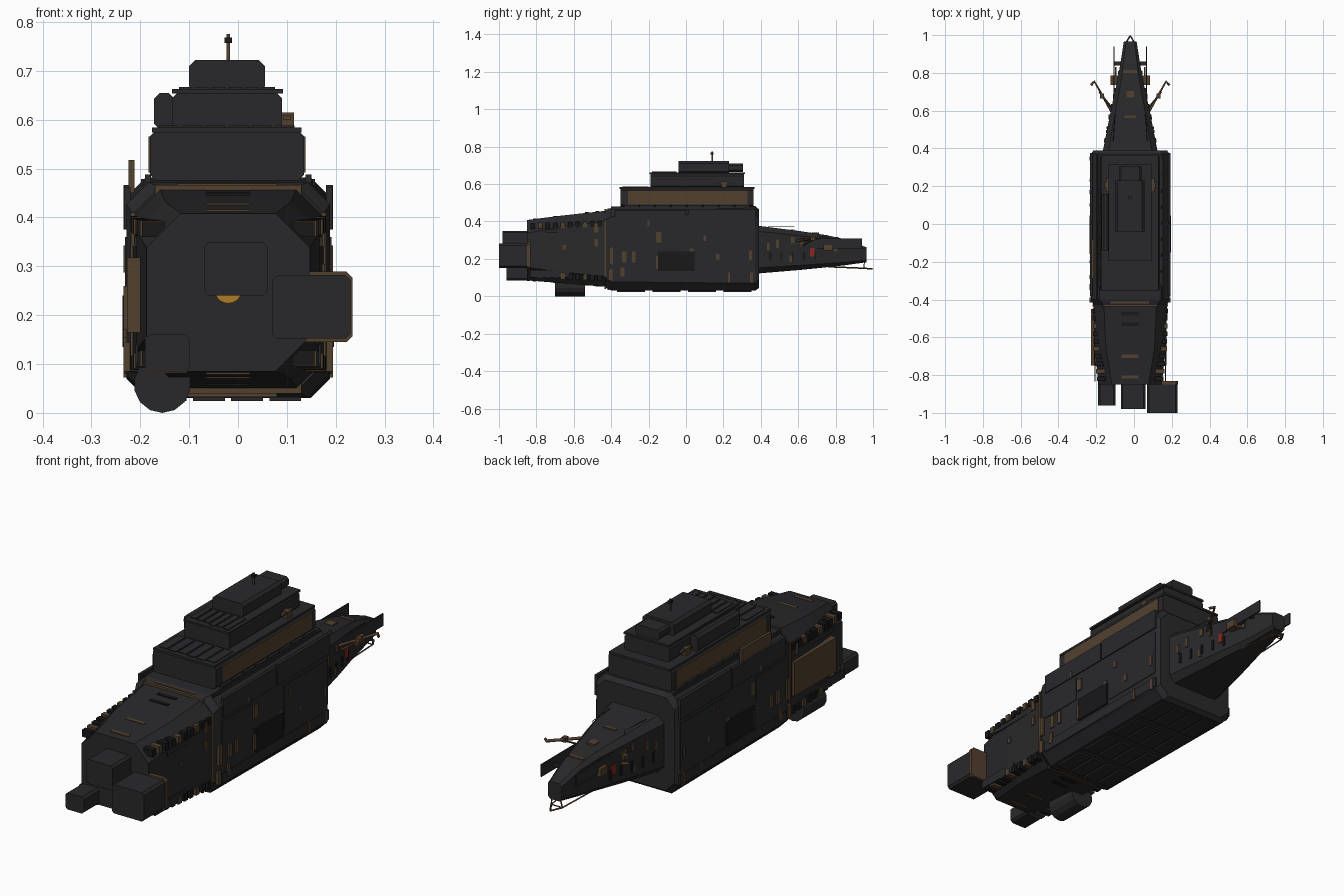
import bpy, bmesh, random
from mathutils import Vector

if "Cube" in bpy.data.objects:
    bpy.data.objects.remove(bpy.data.objects["Cube"])

random.seed(4)
CX = -0.02  # hull centreline


def material(name, c):
    m = bpy.data.materials.new(name)
    m.diffuse_color = (*c, 1)
    m.use_nodes = True
    m.node_tree.nodes["Principled BSDF"].inputs["Base Color"].default_value = m.diffuse_color
    return m


DARK = material("dark_plate", (0.022, 0.022, 0.024))
BLACK = material("black_recess", (0.009, 0.009, 0.010))
BRONZE = material("bronze", (0.085, 0.052, 0.028))
GOLD = material("gold_glow", (0.42, 0.2, 0.02))
RED = material("red_marker", (0.25, 0.02, 0.015))


def finish(name, bm, mat):
    bmesh.ops.recalc_face_normals(bm, faces=bm.faces[:])
    me = bpy.data.meshes.new(name)
    bm.to_mesh(me)
    bm.free()
    ob = bpy.data.objects.new(name, me)
    bpy.context.collection.objects.link(ob)
    me.materials.append(mat)
    return ob


def loft(name, sections, mat=DARK, cx=CX):
    """Chamfered-rectangle sections (y, half width, z low, z high, chamfer) joined along y."""
    bm = bmesh.new()
    rings = []
    for y, w, a, b, c in sections:
        pts = [(w, a + c), (w, b - c), (w - c, b), (c - w, b),
               (-w, b - c), (-w, a + c), (c - w, a), (w - c, a)]
        rings.append([bm.verts.new((cx + x, y, z)) for x, z in pts])
    for r, s in zip(rings, rings[1:]):
        for i in range(8):
            bm.faces.new((r[i], r[(i + 1) % 8], s[(i + 1) % 8], s[i]))
    bm.faces.new(rings[0])
    bm.faces.new(rings[-1])
    return finish(name, bm, mat)


def prism(name, x0, x1, y0, y1, z0, z1, c=0.01, mat=DARK):
    s = ((x1 - x0) / 2, z0, z1, c)
    return loft(name, [(y0, *s), (y1, *s)], mat, (x0 + x1) / 2)


def boxes(name, items, mat=DARK):
    """Several boxes (x0, x1, y0, y1, z0, z1) in one object."""
    bm = bmesh.new()
    for x0, x1, y0, y1, z0, z1 in items:
        g = bmesh.ops.create_cube(bm, size=1)["verts"]
        for v in g:
            v.co = Vector((x0 + (v.co.x + .5) * (x1 - x0), y0 + (v.co.y + .5) * (y1 - y0),
                           z0 + (v.co.z + .5) * (z1 - z0)))
    return finish(name, bm, mat)


def tube(name, pts, r, mat=BRONZE):
    cu = bpy.data.curves.new(name, "CURVE")
    cu.dimensions = "3D"
    cu.bevel_depth, cu.bevel_resolution, cu.use_fill_caps = r, 0, True
    sp = cu.splines.new("POLY")
    sp.points.add(len(pts) - 1)
    for p, q in zip(sp.points, pts):
        p.co = (*q, 1)
    ob = bpy.data.objects.new(name, cu)
    bpy.context.collection.objects.link(ob)
    cu.materials.append(mat)


def cylinder_y(name, x, z, r, y0, y1, n=14, mat=DARK):
    bm = bmesh.new()
    bmesh.ops.create_cone(bm, cap_ends=True, segments=n, radius1=r, radius2=r, depth=y1 - y0)
    for v in bm.verts:
        v.co = Vector((x + v.co.x, (y0 + y1) / 2 + v.co.z, z + v.co.y))
    return finish(name, bm, mat)


def both(items):
    """Boxes given outward from the centreline, placed on both sides."""
    return [(CX + s * a, CX + s * b, *rest) if s > 0 else (CX - b, CX - a, *rest)
            for a, b, *rest in items for s in (1, -1)]


# Hull sections
loft("main_hull", [(-.43, .195, .045, .462, .055), (-.40, .208, .032, .472, .045),
                   (.37, .208, .03, .482, .04), (.39, .195, .045, .465, .045)])
REAR = [(-.85, .167, .085, .408, .07), (-.66, .188, .07, .432, .06), (-.42, .195, .05, .458, .055)]
loft("stern_hull", REAR)
NOSE = [(.385, .145, .122, .377, .03), (.60, .103, .14, .35, .025), (.75, .07, .155, .327, .02),
        (.85, .052, .166, .305, .015), (.965, .034, .182, .262, .012)]
loft("nose_hull", NOSE)


def width_at(secs, y):
    for a, b in zip(secs, secs[1:]):
        if a[0] <= y <= b[0]:
            return a[1] + (b[1] - a[1]) * (y - a[0]) / (b[0] - a[0])
    return secs[-1][1]


# Engine blocks and glowing exhaust
prism("centre_engine", -.07, .06, -.98, -.84, .24, .35)
prism("right_engine", .07, .23, -1, -.842, .152, .282)
prism("right_engine_flange", .075, .234, -.85, -.832, .145, .289, .012, BRONZE)
prism("left_engine", -.19, -.098, -.96, -.83, .085, .16)
prism("left_engine_flange", -.19, -.096, -.85, -.835, .082, .163, .01, BRONZE)
cylinder_y("exhaust_glow", CX, .252, .028, -.865, -.84, 20, GOLD)
cylinder_y("belly_tank", -.155, .058, .058, -.70, -.54)
boxes("belly_tank_mount", [(-.18, -.13, -.69, -.55, .06, .12)])

# Stacked superstructure with overhanging decks
TIERS = [("lower", -.18, .135, -.35, .36, .475, .578), ("middle", -.135, .09, -.19, .31, .578, .656),
         ("upper", -.10, .055, -.04, .23, .656, .722)]
for n, x0, x1, y0, y1, z0, z1 in TIERS:
    prism(n + "_tier", x0, x1, y0, y1, z0, z1, .012)
boxes("deck_slabs", [(-.176, .13, -.355, .365, .574, .584), (-.135, .092, -.195, .315, .654, .663)])
prism("left_tier_block", -.172, -.13, -.14, .16, .58, .655, .012)
prism("upper_tier_step", -.08, .04, .22, .305, .665, .71)
boxes("antenna", [(-.024, -.016, .136, .144, .72, .775)], BRONZE)
boxes("antenna_tip", [(-.028, -.012, .132, .148, .757, .768)], BLACK)
boxes("tier_side_panels", [(.13, .138, -.31, .33, .492, .566), (-.183, -.175, -.31, .33, .492, .566)], BRONZE)
boxes("tier_turrets", both([(.108, .135, .19, .22, .584, .615), (.112, .128, .17, .24, .60, .61)]), BRONZE)

# Deck planks on the tiers and the hull roof
planks = []
for x0, x1, y0, y1, z in [(-.165, .12, -.34, -.2, .588), (-.125, .08, -.185, -.05, .667)]:
    n = 6
    for i in range(n):
        a = x0 + (x1 - x0) * i / n
        planks.append((a + .004, a + (x1 - x0) / n - .004, y0 + random.uniform(0, .02), y1, z - .01, z))
for i in range(8):
    y = -.33 + i * .085
    planks += both([(.158, .17, y, y + .075, .47, .488)])
boxes("deck_planks", planks)
boxes("roof_rail", both([(.172, .178, -.40, .37, .465, .479)]))

# Side armour plates, ribs and recessed bay
boxes("upper_side_armour", both([(.2, .213, -.38, .0, .375, .462), (.2, .214, .01, .375, .375, .466)]))
boxes("side_plates", both([(.2, .212, -.385, .375, .08, .125), (.2, .211, .06, .37, .15, .355),
                           (.2, .211, -.385, -.17, .25, .36)]))
boxes("side_bay", both([(.2, .216, -.15, .045, .135, .24)]), BLACK)
boxes("frame_rings", both([(.19, .2, -.437, -.427, .1, .41)]) + [(-.17, .13, -.436, -.428, .04, .466)], BRONZE)

# Lit windows on the hull sides: (y, z, width, height)
WINDOWS = [(-.40, .215, .022, .09), (-.33, .21, .025, .06), (-.28, .21, .02, .06), (-.145, .315, .03, .055),
           (-.145, .18, .03, .07), (-.34, .13, .02, .05), (-.405, .115, .022, .06), (.03, .235, .025, .04),
           (.23, .1, .012, .055), (.35, .1, .015, .055), (.17, .21, .02, .03), (.345, .22, .016, .05),
           (-.20, .39, .012, .03), (.1, .31, .015, .03)]
boxes("hull_windows", both([(.2, .2145, y - w / 2, y + w / 2, z - h / 2, z + h / 2)
                            for y, z, w, h in WINDOWS]), BRONZE)


def on_side(secs, rows):
    out = []
    for y, z, w, h in rows:
        x = width_at(secs, y)
        out.append((x - .012, x + .005, y - w / 2, y + w / 2, z - h / 2, z + h / 2))
    return both(out)


boxes("nose_windows", on_side(NOSE, [(.44, .265, .015, .04), (.49, .28, .015, .045), (.57, .3, .018, .035),
                                     (.62, .285, .018, .035), (.56, .2, .014, .035), (.80, .25, .02, .02)]), BRONZE)
boxes("nose_slots", on_side(NOSE, [(.45 + i * .06, .215, .012, .045) for i in range(5)]), BLACK)
boxes("nose_marker", on_side(NOSE, [(.675, .235, .025, .045)]), RED)
boxes("stern_windows", on_side(REAR, [(-.48, .365, .025, .05), (-.48, .285, .02, .04), (-.65, .262, .018, .025)]), BRONZE)

# Battlement blocks along the stern chamfers
blocks, lights = [], []
for i in range(10):
    y = -.82 + i * .04
    w = width_at(REAR, y)
    z = .375 + .03 * (y + .82)
    for zz in (z, .112 - .04 * (y + .82)):
        (lights if i % 3 == 1 else blocks).append((w - .04, w + .006, y - .012, y + .012, zz - .015, zz + .017))
boxes("stern_blocks", both(blocks), BLACK)
boxes("stern_block_lights", both(lights), BRONZE)
boxes("stern_fins", both([(.185, .19, -.835, -.62, .1, .14), (.187, .193, -.75, -.45, .34, .36)]))

# Bronze panels on the left side
boxes("left_bronze_panels", [(-.227, -.2, -.75, -.45, .165, .318), (-.224, -.212, -.29, -.08, .45, .517)], BRONZE)

# Cross slots on the roof and belly
rows = [(-.81, BRONZE), (-.70, BRONZE), (-.53, BLACK), (-.475, BLACK)]
for mat, nm in ((BRONZE, "bronze_cross_strips"), (BLACK, "black_cross_slots")):
    it = []
    for y, m in rows:
        if m is mat:
            top = .408 + .12 * (y + .85)
            low = .085 - .08 * (y + .85)
            it += [(-.065, .025, y - .009, y + .009, top - .012, top + .003),
                   (-.065, .025, y - .009, y + .009, low - .003, low + .012)]
    if mat is BRONZE:
        it += [(-.125, .08, -.42, -.41, .455, .469), (-.125, .08, -.42, -.41, .033, .045),
               (-.055, .015, .80, .815, .30, .318), (-.04, .0, .67, .71, .325, .341),
               (-.05, .01, .56, .575, .34, .358)]
    boxes(nm, it, mat)
boxes("belly_plates", [(CX - .15 + i * .078, CX - .085 + i * .078, y, y + .15, .024, .035)
                       for i in range(4) for y in (-.37, -.18, .01, .2)])

# Nose fittings: blade plates, gun mounts, arms and pointed bow frame
boxes("nose_blades", both([(.083, .089, .58, .94, .255, .31)]))
boxes("blade_struts", both([(.03, .086, .70, .72, .27, .28), (.03, .086, .84, .86, .27, .28)]))
boxes("gun_mounts", both([(.05, .105, .735, .785, .245, .28), (.072, .08, .77, .83, .256, .266)]), BRONZE)
for s, side in ((1, "right"), (-1, "left")):
    def at(x, y, z):
        return (CX + s * x, y, z)
    tube(side + "_arm", [at(.09, .58, .295), at(.19, .755, .318), at(.207, .735, .315)], .007)
    tube(side + "_arm_brace", [at(.1, .62, .27), at(.165, .70, .312)], .004)
    boxes(side + "_arm_joint", [(CX + s * .15 - .01, CX + s * .15 + .01, .665, .69, .298, .318)], BRONZE)
    tube(side + "_bow_frame", [at(.045, .76, .158), at(.028, .95, .15), at(0, .997, .146)], .004)
    tube(side + "_bow_strut", [at(.028, .95, .15), at(.02, .955, .19)], .003)
    tube(side + "_rail", [at(.09, .44, .35), at(.09, .44, .371), at(.08, .58, .371), at(.08, .58, .34)], .0015, BLACK)
tube("bow_crossbar", [(CX - .028, .95, .15), (CX + .028, .95, .15)], .003)
